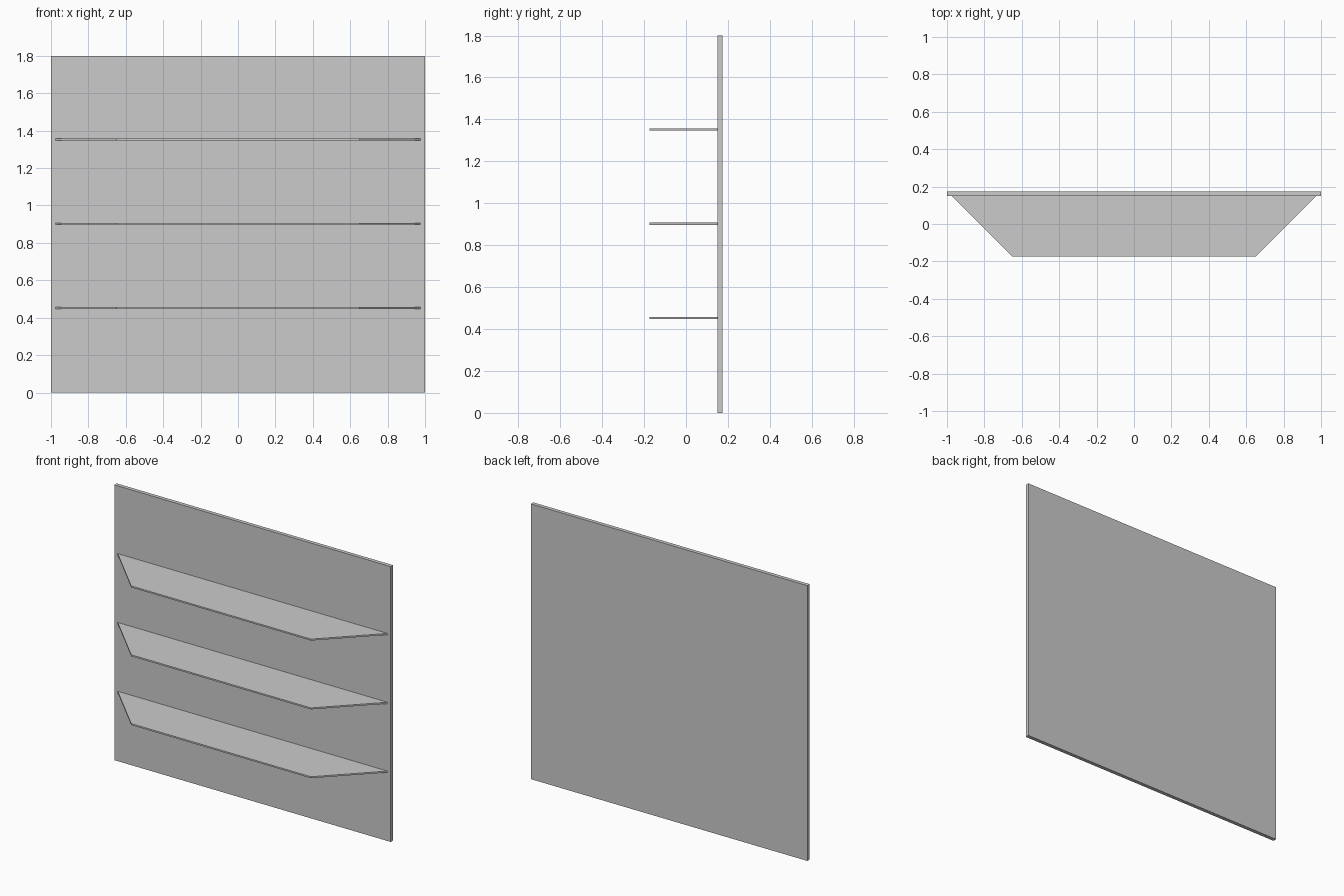
import bpy
import bmesh

if "Cube" in bpy.data.objects:
    bpy.data.objects.remove(bpy.data.objects["Cube"])


def slab(name, outline, z, height):
    """Extrude a flat outline upward from z."""
    bm = bmesh.new()
    face = bm.faces.new([bm.verts.new((x, y, z)) for x, y in outline])
    top = bmesh.ops.extrude_face_region(bm, geom=[face])["geom"]
    bmesh.ops.translate(bm, vec=(0, 0, height),
                        verts=[v for v in top if isinstance(v, bmesh.types.BMVert)])
    bmesh.ops.recalc_face_normals(bm, faces=bm.faces)
    mesh = bpy.data.meshes.new(name)
    bm.to_mesh(mesh)
    bm.free()
    obj = bpy.data.objects.new(name, mesh)
    bpy.context.collection.objects.link(obj)
    return obj


FRONT, PANEL_FRONT, BACK = -0.175, 0.15, 0.175
HEIGHT, SHELF_THICKNESS = 1.8, 0.01

# Upright back panel
slab("back_panel", [(-1, PANEL_FRONT), (1, PANEL_FRONT), (1, BACK), (-1, BACK)], 0, HEIGHT)

# Three trapezoid shelves at quarter heights
for i in range(1, 4):
    slab(f"shelf_{i}",
         [(-0.65, FRONT), (0.65, FRONT), (0.975, PANEL_FRONT), (-0.975, PANEL_FRONT)],
         HEIGHT * i / 4 - SHELF_THICKNESS / 2 + 0.002, SHELF_THICKNESS)
